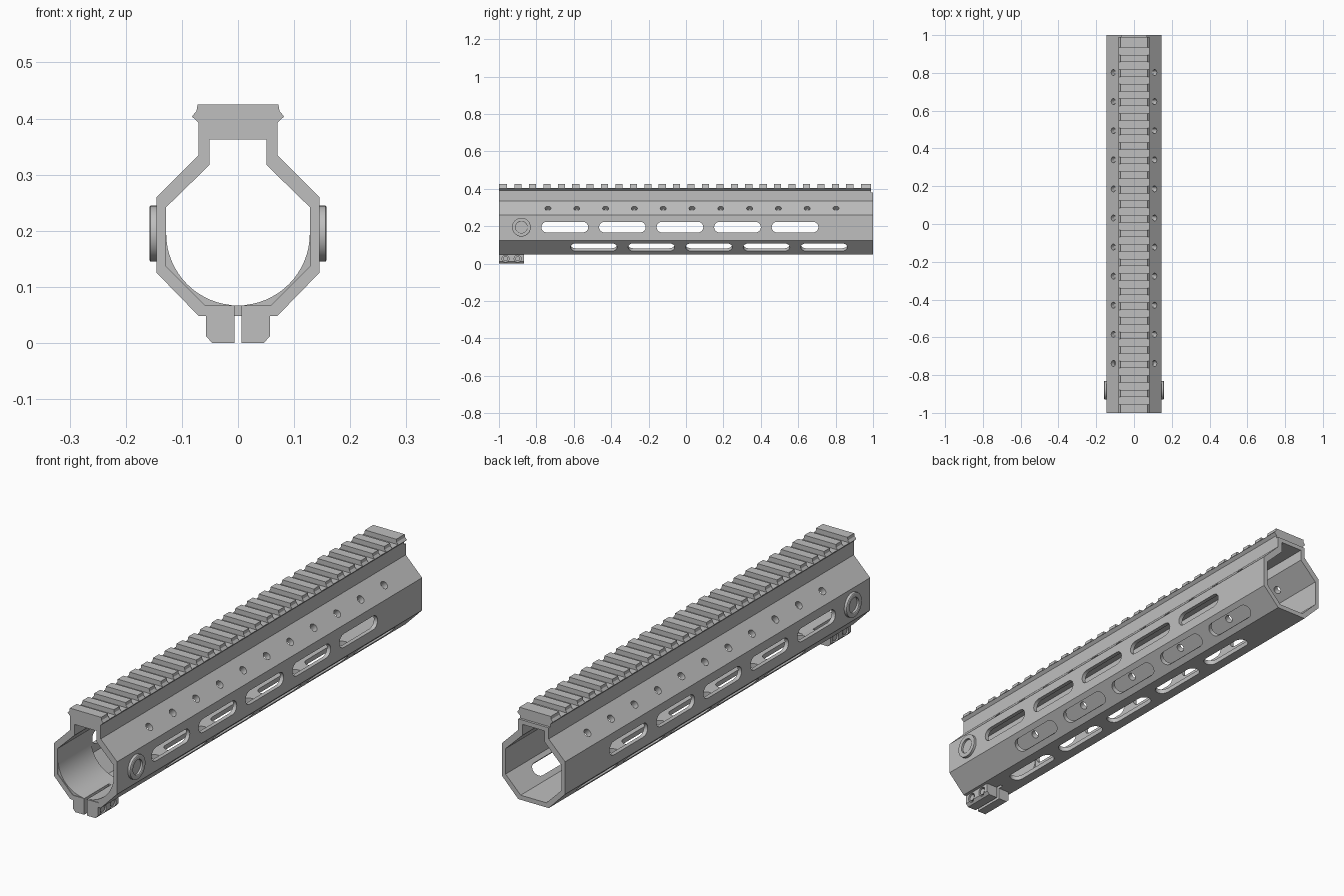
import bpy, bmesh, math
from mathutils import Matrix, Vector

if "Cube" in bpy.data.objects:
    bpy.data.objects.remove(bpy.data.objects["Cube"])

metal = bpy.data.materials.new("grey metal")
metal.diffuse_color = (0.52, 0.52, 0.52, 1)
metal.use_nodes = True
metal.node_tree.nodes["Principled BSDF"].inputs["Base Color"].default_value = metal.diffuse_color


def finish(name, bm, smooth=True):
    bmesh.ops.recalc_face_normals(bm, faces=bm.faces[:])
    me = bpy.data.meshes.new(name)
    bm.to_mesh(me)
    bm.free()
    me.materials.append(metal)
    ob = bpy.data.objects.new(name, me)
    bpy.context.collection.objects.link(ob)
    if smooth:
        bpy.ops.object.select_all(action='DESELECT')
        ob.select_set(True)
        bpy.context.view_layer.objects.active = ob
        bpy.ops.object.shade_smooth_by_angle(angle=math.radians(30))
    return ob


def prism(bm, pts, frame, a, b):
    """Closed prism: 2D points in the frame's u,v, swept from a to b along its w."""
    lo = [bm.verts.new(frame @ Vector((u, v, a))) for u, v in pts]
    hi = [bm.verts.new(frame @ Vector((u, v, b))) for u, v in pts]
    n = len(pts)
    bm.faces.new(lo)
    bm.faces.new(hi)
    for i in range(n):
        j = (i + 1) % n
        bm.faces.new((lo[i], lo[j], hi[j], hi[i]))


def frame(origin, u, v, w):
    m = Matrix((u, v, w)).transposed().to_4x4()
    m.translation = Vector(origin)
    return m


def circle(r, n=24):
    return [(r * math.cos(2 * math.pi * i / n), r * math.sin(2 * math.pi * i / n)) for i in range(n)]


def stadium(length, width, n=8):
    r, h = width / 2, length / 2 - width / 2
    return [(s * h + r * math.cos(math.pi * i / n + t), r * math.sin(math.pi * i / n + t))
            for s, t in ((1, -math.pi / 2), (-1, math.pi / 2)) for i in range(n + 1)]


def mirrored(half):
    return half + [(-x, z) for x, z in reversed(half)]


def outward(origin, nx, nz):
    """Frame on a wall: u along the guard, w pointing out of the wall."""
    w = Vector((nx, 0, nz)).normalized()
    u = Vector((0, 1, 0))
    return frame(origin, u, w.cross(u), w)


def cut(ob, cutter):
    cutter.hide_render = True
    cutter.hide_viewport = True
    mod = ob.modifiers.new("cut", 'BOOLEAN')
    mod.operation, mod.solver, mod.object = 'DIFFERENCE', 'EXACT', cutter
    bpy.context.view_layer.objects.active = ob
    bpy.ops.object.modifier_apply(modifier=mod.name)
    bpy.data.objects.remove(cutter)


XZ = frame((0, 0, 0), (1, 0, 0), (0, 0, 1), (0, 1, 0))

# Hollow guard tube
outer = mirrored([(0.07, 0.381), (0.07, 0.335), (0.145, 0.26), (0.145, 0.125), (0.07, 0.048)])
inner = mirrored([(0.051, 0.363), (0.051, 0.317), (0.128, 0.242), (0.128, 0.136), (0.059, 0.067)])
bm = bmesh.new()
rings = [[bm.verts.new((x, y, z)) for x, z in p] for y, p in ((-1, outer), (1, outer), (1, inner), (-1, inner))]
for k in range(4):
    A, B = rings[k], rings[(k + 1) % 4]
    for i in range(10):
        j = (i + 1) % 10
        bm.faces.new((A[i], A[j], B[j], B[i]))
tube = finish("guard_tube", bm, False)

# Slots, upper holes and clamp slit
bm = bmesh.new()
slot = stadium(0.25, 0.057)
for i in range(5):
    y = -0.648 + 0.3078 * i
    prism(bm, slot, outward((0, y, 0.048), 0, -1), -0.04, 0.02)
    for s in (-1, 1):
        prism(bm, slot, outward((s * 0.145, y, 0.195), s, 0), -0.04, 0.02)
        prism(bm, slot, outward((s * 0.1085, y + 0.155, 0.088), s, -1), -0.03, 0.02)
for i in range(11):
    for s in (-1, 1):
        prism(bm, circle(0.016, 16), outward((s * 0.1095, -0.738 + 0.154 * i, 0.2955), s, 1), -0.03, 0.02)
prism(bm, [(-0.006, 0.02), (0.006, 0.02), (0.006, 0.09), (-0.006, 0.09)], XZ, -1.02, -0.84)
cut(tube, finish("slot_cutter", bm, False))
bpy.ops.object.select_all(action='DESELECT')
tube.select_set(True)
bpy.ops.object.shade_smooth_by_angle(angle=math.radians(30))

# Round barrel seat filling the lower corners of the front end
for s, side in ((-1, "left"), (1, "right")):
    bm = bmesh.new()
    n = 16
    arc = []
    for i in range(n + 1):
        a = -math.pi / 2 * i / n
        arc.append((s * 0.128 * math.cos(a), 0.195 + 0.128 * math.sin(a)))
    arc = [p for p in arc if abs(p[0]) >= 0.006]
    prism(bm, arc + [(s * 0.006, 0.064), (s * 0.06, 0.064), (s * 0.131, 0.135), (s * 0.131, 0.195)], XZ, -0.997, -0.78)
    finish(side + "_barrel_seat", bm)

# Top rail: continuous base plus cross teeth
bm = bmesh.new()
prism(bm, mirrored([(0.081, 0.4045), (0.0815, 0.403), (0.070, 0.392), (0.070, 0.379)]), XZ, -1, 0.99)
finish("rail_base", bm, False)
bm = bmesh.new()
tooth = mirrored([(0.072, 0.425), (0.074, 0.413), (0.082, 0.404), (0.080, 0.4025)])
for i in range(26):
    c = -0.975 + 0.0771 * i
    a, b = max(c - 0.019, -1), c + 0.019
    if i == 0:
        a = -1
    if i == 25:
        a, b = 0.935, 0.99
    prism(bm, tooth, XZ, a, b)
finish("rail_teeth", bm, False)

# Sling sockets: rings with a sunken cup on each side
for s, side in ((-1, "left"), (1, "right")):
    bm = bmesh.new()
    f = outward((s * 0.145, -0.88, 0.195), s, 0)
    steps = [(0.05, -0.004), (0.05, 0.011), (0.047, 0.013), (0.034, 0.013), (0.031, 0.011), (0.031, 0.002)]
    rows = [[bm.verts.new(f @ Vector((u, v, w))) for u, v in circle(r, 32)] for r, w in steps]
    for A, B in zip(rows, rows[1:]):
        for i in range(32):
            j = (i + 1) % 32
            bm.faces.new((A[i], A[j], B[j], B[i]))
    bm.faces.new(rows[0])
    bm.faces.new(rows[-1])
    finish(side + "_sling_socket", bm)

# Clamp lugs under the front, with counterbored screw seats
for s, side in ((-1, "left"), (1, "right")):
    bm = bmesh.new()
    prism(bm, [(s * x, z) for x, z in
               ((0.006, 0.05), (0.006, 0), (0.046, 0), (0.057, 0.012), (0.057, 0.05))], XZ, -1, -0.865)
    lug = finish(side + "_clamp_lug", bm, False)
    bm = bmesh.new()
    for y in (-0.965, -0.9):
        prism(bm, circle(0.019), outward((s * 0.057, y, 0.026), s, 0), -0.015, 0.02)
    cut(lug, finish("bore_cutter", bm, False))
    bm = bmesh.new()
    for y in (-0.965, -0.9):
        prism(bm, circle(0.013), outward((s * 0.057, y, 0.026), s, 0), -0.02, -0.003)
    finish(side + "_clamp_screws", bm)
